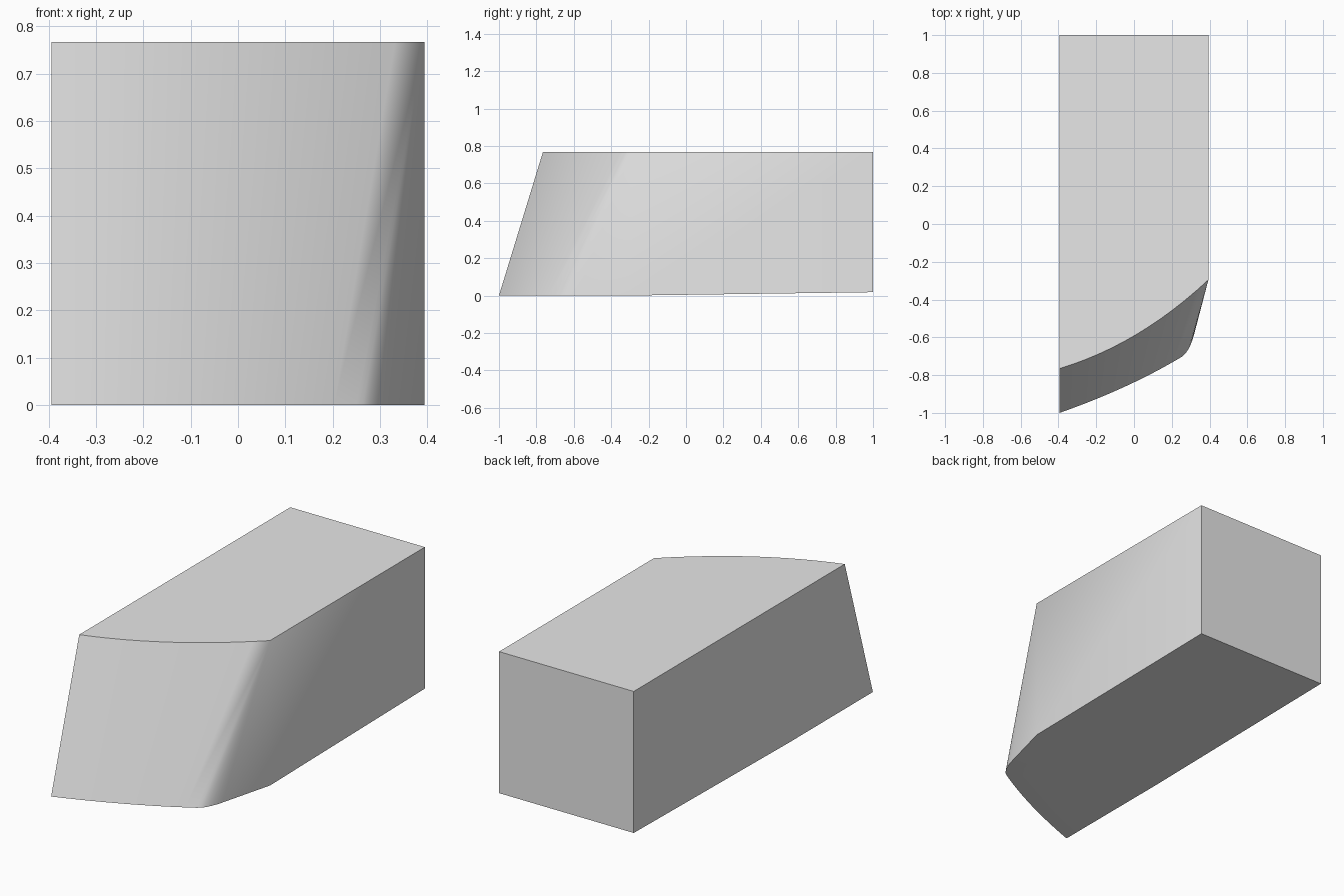
import bpy, bmesh, math
from mathutils import Vector

cube = bpy.data.objects.get("Cube")
if cube:
    bpy.data.objects.remove(cube, do_unlink=True)

HALF_W, TOP, BACK, BACK_LIFT, CORNER_Y = 0.394, 0.767, 1.0, 0.018, -0.295


def arc(a, c, b, z, n):
    """Points of a quadratic curve at height z."""
    a, c, b = (Vector((*p, z)) for p in (a, c, b))
    return [a * (1 - t) ** 2 + c * 2 * t * (1 - t) + b * t * t
            for t in (i / n for i in range(n + 1))]


bm = bmesh.new()


def verts(points):
    return [bm.verts.new(p) for p in points]


# Outlines of the sloping front: upper edge, lower edge, rounded lower corner
upper = verts(arc((-HALF_W, -0.765), (0.026, -0.639), (HALF_W, CORNER_Y), TOP, 12))
lower = verts(arc((-HALF_W, -1), (-0.03, -0.872), (0.25, -0.705), 0, 12))
corner = verts(arc((0.25, -0.705), (0.293, -0.678), (0.318, -0.585), 0, 6)[1:])
side_l, side_r, back_l, back_r, top_l, top_r = verts([
    (HALF_W, CORNER_Y, 0), (-HALF_W, CORNER_Y, 0),
    (HALF_W, BACK, BACK_LIFT), (-HALF_W, BACK, BACK_LIFT),
    (HALF_W, BACK, TOP), (-HALF_W, BACK, TOP)])

# Ruled front face, then the corner fan that closes to the upper corner
for i in range(len(upper) - 1):
    bm.faces.new((lower[i], lower[i + 1], upper[i + 1], upper[i]))
fan = [lower[-1]] + corner + [side_l]
for a, b in zip(fan, fan[1:]):
    bm.faces.new((a, b, upper[-1]))

# Top, sides, back, and the underside that rises slightly to the back
bm.faces.new(upper + [top_l, top_r])
bm.faces.new((side_l, back_l, top_l, upper[-1]))
bm.faces.new((lower[0], upper[0], top_r, back_r, side_r))
bm.faces.new((back_l, back_r, top_r, top_l))
bm.faces.new(lower + corner + [side_l, side_r])
bm.faces.new((side_r, side_l, back_l, back_r))
bmesh.ops.recalc_face_normals(bm, faces=bm.faces)

mesh = bpy.data.meshes.new("slanted_block")
bm.to_mesh(mesh)
bm.free()
block = bpy.data.objects.new("slanted_block", mesh)
bpy.context.collection.objects.link(block)

# Plain grey
grey = bpy.data.materials.new("light_grey")
grey.use_nodes = True
grey.diffuse_color = (0.8, 0.8, 0.8, 1)
grey.node_tree.nodes["Principled BSDF"].inputs["Base Color"].default_value = (0.8, 0.8, 0.8, 1)
mesh.materials.append(grey)

bpy.ops.object.select_all(action='DESELECT')
block.select_set(True)
bpy.context.view_layer.objects.active = block
bpy.ops.object.shade_smooth_by_angle(angle=math.radians(30))
